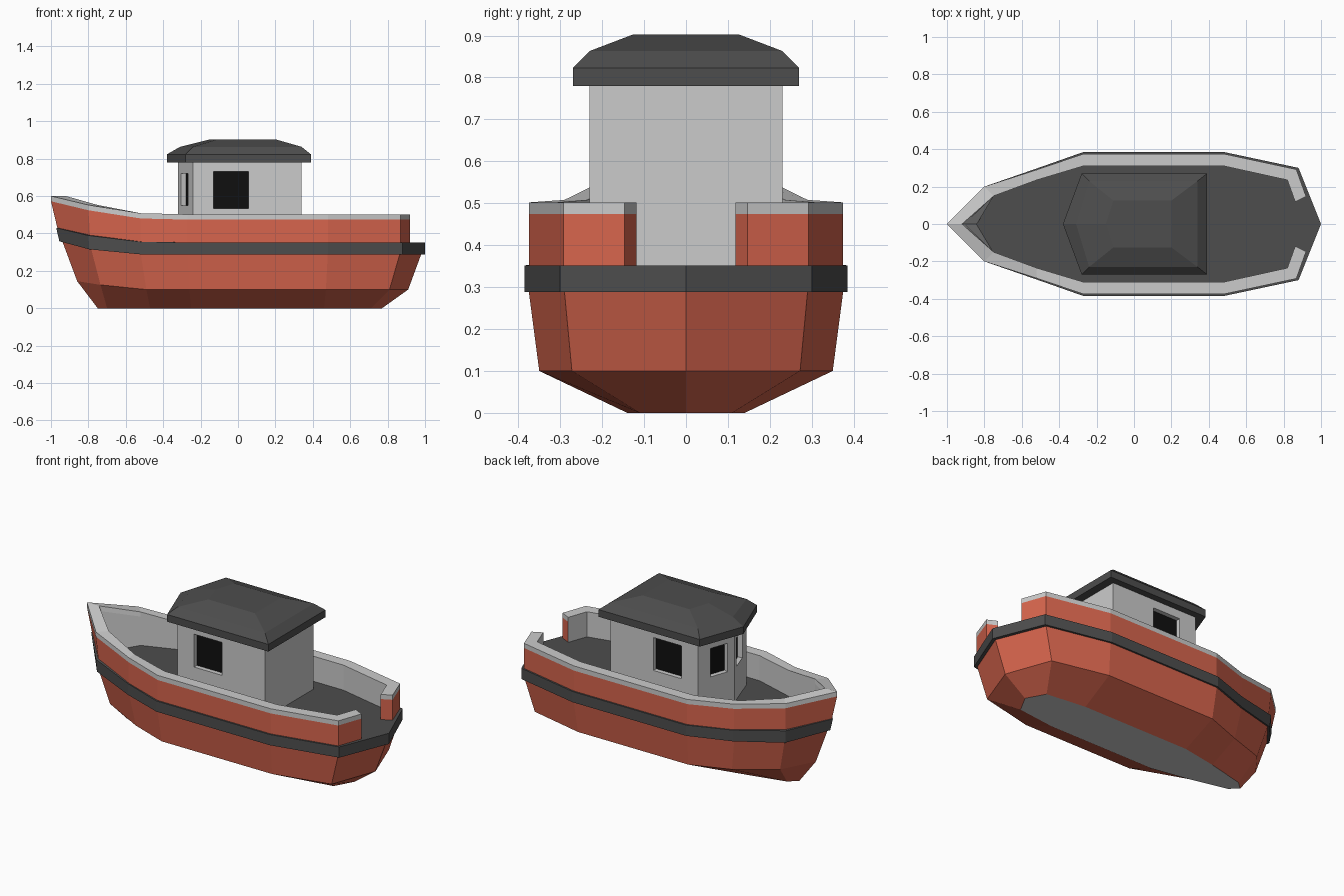
import bpy, bmesh
from mathutils import Vector

if "Cube" in bpy.data.objects:
    bpy.data.objects.remove(bpy.data.objects["Cube"])


def material(name, r, g, b):
    m = bpy.data.materials.new(name)
    m.diffuse_color = (r, g, b, 1)
    m.use_nodes = True
    m.node_tree.nodes["Principled BSDF"].inputs["Base Color"].default_value = m.diffuse_color
    return m


RED = material("red_paint", 0.68, 0.13, 0.075)
GREY = material("light_grey", 0.55, 0.55, 0.55)
DARK = material("dark_grey", 0.075, 0.075, 0.075)
BLACK = material("window_black", 0.005, 0.005, 0.005)


def loft(name, rows, mats, caps=(None, None), loop=False, pick=lambda col: 0):
    """Skin a list of closed rings; optionally cap the ends or loop back to the first."""
    bm = bmesh.new()
    grid = [[bm.verts.new(p) for p in row] for row in rows]
    n = len(grid[0])
    pairs = list(zip(grid, grid[1:])) + ([(grid[-1], grid[0])] if loop else [])
    for a, b in pairs:
        for i in range(n):
            j = (i + 1) % n
            f = bm.faces.new((a[i], a[j], b[j], b[i]))
            f.material_index = pick(i)
    for row, mat in zip((grid[0], grid[-1]), caps):
        if mat is not None:
            bm.faces.new(row).material_index = mat
    bmesh.ops.recalc_face_normals(bm, faces=bm.faces)
    me = bpy.data.meshes.new(name)
    bm.to_mesh(me)
    bm.free()
    for m in mats:
        me.materials.append(m)
    ob = bpy.data.objects.new(name, me)
    bpy.context.collection.objects.link(ob)
    return ob


def ring(half, z, rise=()):
    """Mirror a bow-to-stern half outline into a full ring; rise lifts the bow points."""
    pts = [(x, y, z + (rise[i] if i < len(rise) else 0)) for i, (x, y) in enumerate(half)]
    return pts + [(x, -y, h) for x, y, h in reversed(pts) if y > 0]


# Hull: bottom, chine and upper edge
bottom = [(-.75, 0), (-.70, .045), (-.47, .10), (-.25, .14), (.46, .14), (.71, .11), (.77, 0)]
chine = [(-.86, 0), (-.735, .16), (-.49, .265), (-.26, .35), (.47, .35), (.81, .272), (.91, 0)]
upper = [(-.94, 0), (-.785, .19), (-.52, .287), (-.27, .375), (.48, .375), (.865, .29), (.98, 0)]
loft("hull", [ring(bottom, 0), ring(chine, .1, (.045, .025)), ring(upper, .29, (.07, .027))],
     [RED, GREY], caps=(1, None))

# Rubbing rail around the hull
rail_low = [(-.955, 0), (-.795, .197), (-.52, .297), (-.27, .385), (.48, .385), (.88, .30), (1, 0)]
rail_top = [(-.972, 0), (-.80, .20)] + rail_low[2:]
inset = lambda pts: [(x * .93, y * .93) for x, y in pts]
rise_low, rise_top = (.07, .027), (.078, .037, .003)
loft("rub_rail", [ring(inset(rail_low), .288, rise_low), ring(rail_low, .288, rise_low),
                  ring(rail_top, .352, rise_top), ring(inset(rail_top), .352, rise_top)],
     [DARK], loop=True)

# Flat deck
deck = [(-.85, 0), (-.755, .155), (-.52, .24), (-.27, .32), (.48, .32), (.855, .28), (.97, 0)]
loft("deck", [ring(deck, .31), ring(deck, .352)], [DARK], caps=(0, 0))

# Bulwark: six-point section swept from one stern end round the bow to the other
outer = [(.92, .147), (.868, .292), (.48, .375), (-.27, .375), (-.52, .29), (-.80, .20), (-1, 0)]
inner = [(.862, .118), (.82, .235), (.48, .31), (-.27, .31), (-.52, .235), (-.75, .15), (-.92, 0)]
sheer = [0, 0, 0, 0, .006, .05, .098]
foot = {5: (-.79, .19), 6: (-.962, 0)}
sections = []
for i, ((ox, oy), (ix, iy), s) in enumerate(zip(outer, inner, sheer)):
    fx, fy = foot.get(i, (ox, oy))
    bx = -.84 if i == 6 else ix
    sections.append([(fx, fy, .34 + s * .75), (ox, oy, .474 + s), (ox, oy, .502 + s),
                     (ix, iy, .502 + s), (ix + (bx - ix) * .18, iy, .474 + s), (bx, iy, .34)])
sections += [[(x, -y, z) for x, y, z in sec] for sec in reversed(sections[:-1])]
bulwark = loft("bulwark", sections, [RED, GREY], caps=(0, 0), pick=lambda c: 0 if c == 0 else 1)

# Grey cap bands across the two stern ends
bm = bmesh.new()
bm.from_mesh(bulwark.data)
for f in [f for f in bm.faces if len(f.verts) == 6]:
    v = sorted(f.verts, key=lambda p: p.co.z)
    top = bmesh.utils.face_split(f, v[2], v[3])[0]
    for part in (f, top):
        part.material_index = 1 if part.calc_center_median().z > .474 else 0
bm.to_mesh(bulwark.data)
bm.free()

# Cabin with a pointed front
cabin_plan = [(-.32, 0), (-.24, .23), (.34, .23), (.34, -.23), (-.24, -.23)]
cabin = loft("cabin", [[(x, y, z) for x, y in cabin_plan] for z in (.345, .79)], [GREY], caps=(0, 0))

# Stepped roof
roof_half = [((-.38, .27, -.28, .39), .78), ((-.38, .27, -.28, .39), .823),
             ((-.31, .23, -.24, .34), .863), ((-.15, .125, -.11, .20), .903)]
loft("cabin_roof", [[(tip, 0, z), (fx, w, z), (ax, w, z), (ax, -w, z), (fx, -w, z)]
                    for (tip, w, fx, ax), z in roof_half], [DARK], caps=(0, 0))


def window(name, a, b, z0, z1):
    """Recess a window into the wall between plan points a and b, with a dark pane."""
    a, b = Vector((*a, 0)), Vector((*b, 0))
    n = (b - a).cross(Vector((0, 0, 1))).normalized()
    if n.dot((a + b) / 2) < 0:
        n = -n

    def slab(label, near, far, mat):
        rows = [[p + n * d + Vector((0, 0, z)) for p, z in ((a, z0), (b, z0), (b, z1), (a, z1))]
                for d in (near, far)]
        return loft(label, rows, [mat], caps=(0, 0))

    cutter = slab(name + "_cutter", .02, -.03, GREY)
    cutter.hide_render = True
    cutter.hide_set(True)
    mod = cabin.modifiers.new(name, 'BOOLEAN')
    mod.operation = 'DIFFERENCE'
    mod.solver = 'EXACT'
    mod.object = cutter
    slab(name + "_pane", -.027, -.034, BLACK)


# Side and front windows, mirrored
for side, s in (("left", 1), ("right", -1)):
    window("side_window_" + side, (-.13, .23 * s), (.055, .23 * s), .533, .73)
    p, q = Vector((-.32, 0)), Vector((-.24, .23 * s))
    window("front_window_" + side, p.lerp(q, .19), p.lerp(q, .66), .55, .72)
